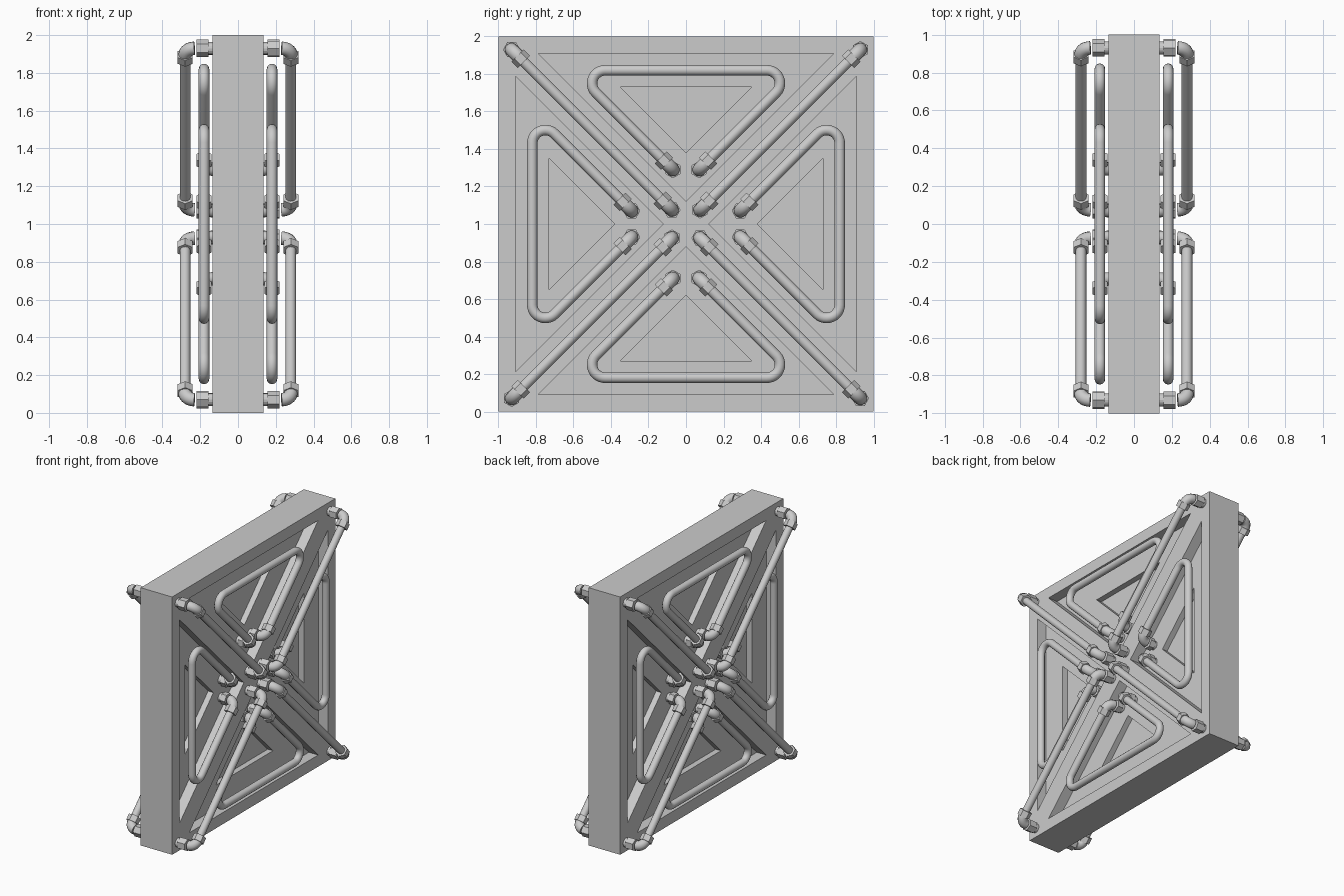
import bpy, bmesh
from math import pi, sin, cos, radians, sqrt
from mathutils import Matrix, Vector

cube = bpy.data.objects.get("Cube")
if cube:
    bpy.data.objects.remove(cube, do_unlink=True)

HALF = 0.135          # half thickness of the panel
OUTER_FLOOR = 0.055   # depth levels of the stepped pockets
INNER_FLOOR = 0.01
PIPE_R = 0.028
X = Vector((1, 0, 0))

grey = bpy.data.materials.new("light grey")
grey.use_nodes = True
grey.diffuse_color = (0.6, 0.6, 0.6, 1)
grey.node_tree.nodes["Principled BSDF"].inputs["Base Color"].default_value = (0.6, 0.6, 0.6, 1)

# The four quarters on each of the two faces
PLACES = [Matrix.Translation((0, 0, 1)) @ Matrix.Rotation(side * pi, 4, 'Z')
          @ Matrix.Rotation(q * pi / 2, 4, 'X') for side in range(2) for q in range(4)]


def link(name, data):
    obj = bpy.data.objects.new(name, data)
    bpy.context.collection.objects.link(obj)
    return obj


def select(obj):
    bpy.ops.object.select_all(action='DESELECT')
    obj.select_set(True)
    bpy.context.view_layer.objects.active = obj


def mesh_object(name, bm):
    bmesh.ops.recalc_face_normals(bm, faces=bm.faces)
    mesh = bpy.data.meshes.new(name)
    bm.to_mesh(mesh)
    bm.free()
    mesh.materials.append(grey)
    return link(name, mesh)


def repeat(obj):
    """Place the part in all quarters, sharing its mesh."""
    obj.matrix_world = PLACES[0]
    for place in PLACES[1:]:
        link(obj.name.split(".")[0], obj.data).matrix_world = place


def tubes(name, paths, radius):
    """Round tubes along point paths, as one smooth mesh."""
    curve = bpy.data.curves.new(name, 'CURVE')
    curve.dimensions = '3D'
    curve.bevel_depth = radius
    curve.bevel_resolution = 4
    curve.use_fill_caps = True
    for path in paths:
        spline = curve.splines.new('POLY')
        spline.points.add(len(path) - 1)
        for point, co in zip(spline.points, path):
            point.co = (*co, 1)
    obj = link(name, curve)
    select(obj)
    bpy.ops.object.convert(target='MESH')
    obj = bpy.context.view_layer.objects.active
    obj.data.materials.clear()
    obj.data.materials.append(grey)
    bpy.ops.object.shade_smooth_by_angle(angle=radians(40))
    repeat(obj)


def prism(bm, a, b, radius, sides):
    place = Matrix.Translation((a + b) / 2) @ (b - a).to_track_quat('Z', 'Y').to_matrix().to_4x4()
    bmesh.ops.create_cone(bm, cap_ends=True, segments=sides, radius1=radius,
                          radius2=radius, depth=(b - a).length, matrix=place)


def pocket_cutter(name, base, apex, floor):
    """Triangular prisms that cut one pocket level on both faces."""
    bm = bmesh.new()
    half = base - apex
    for place in PLACES:
        tri = [(-half, base), (half, base), (0, apex)]
        rings = [[bm.verts.new(place @ Vector((x, y, z))) for y, z in tri]
                 for x in (floor, HALF + 0.1)]
        bm.faces.new(rings[0])
        bm.faces.new(rings[1])
        for i in range(3):
            j = (i + 1) % 3
            bm.faces.new((rings[0][i], rings[0][j], rings[1][j], rings[1][i]))
    obj = mesh_object(name, bm)
    obj.hide_render = True
    return obj


# Square panel with stepped triangular pockets
bm = bmesh.new()
bmesh.ops.create_cube(bm, size=2, matrix=Matrix.Translation((0, 0, 1)) @ Matrix.Diagonal((HALF, 1, 1, 1)))
panel = mesh_object("panel", bm)
for cutter in (pocket_cutter("outer_pocket_cutter", 0.91, 0.12, OUTER_FLOOR),
               pocket_cutter("inner_pocket_cutter", 0.73, 0.38, INNER_FLOOR)):
    mod = panel.modifiers.new("pocket", 'BOOLEAN')
    mod.operation = 'DIFFERENCE'
    mod.solver = 'EXACT'
    mod.object = cutter
    select(panel)
    bpy.ops.object.modifier_apply(modifier=mod.name)
    bpy.data.objects.remove(cutter, do_unlink=True)

# Triangular pipe loop with two rounded corners
LOOP_X, DIAG_X, BEND = 0.18, 0.28, 0.05


def arc(y, z, r, start, end, steps=12):
    angles = [radians(start + (end - start) * i / steps) for i in range(steps + 1)]
    return [Vector((LOOP_X, y + r * cos(t), z + r * sin(t))) for t in angles]


up_left = Vector((0, -1, 1)) / sqrt(2)
up_right = Vector((0, 1, 1)) / sqrt(2)
loop_ends = [Vector((LOOP_X, -0.07, 0.29)), Vector((LOOP_X, 0.07, 0.29))]
loop = ([loop_ends[0] + up_left * BEND] + arc(-0.431, 0.75, 0.07, 225, 90)
        + arc(0.431, 0.75, 0.07, 90, -45) + [loop_ends[1] + up_right * BEND])
tubes("loop_pipe", [loop], PIPE_R)

# Straight pipe along the diagonal
diag_ends = [Vector((DIAG_X, 0.075, 0.075)), Vector((DIAG_X, 0.93, 0.93))]
tubes("diagonal_pipe", [[diag_ends[0] + up_right * BEND, diag_ends[1] - up_right * BEND]], PIPE_R)

# Elbow fittings with hexagonal nuts: corner, pipe direction, surface level
fittings = [(loop_ends[0], up_left, OUTER_FLOOR), (loop_ends[1], up_right, OUTER_FLOOR),
            (diag_ends[0], up_right, HALF), (diag_ends[1], -up_right, HALF)]
elbows = []
nuts = bmesh.new()
for corner, along, surface in fittings:
    centre = corner + (along - X) * BEND
    elbows.append([centre + (X * cos(t) - along * sin(t)) * BEND
                   for t in (i * pi / 16 for i in range(9))])
    prism(nuts, corner + along * 0.045, corner + along * 0.092, 0.046, 6)
    foot = Vector((surface, corner.y, corner.z))
    nut_top = corner - X * BEND * 1.2
    nut_base = foot + X * 0.022
    prism(nuts, nut_base, nut_top, 0.046, 6)
    prism(nuts, foot - X * 0.01, nut_base, 0.034, 16)
tubes("elbow_fitting", elbows, 0.036)
repeat(mesh_object("hex_nuts", nuts))
